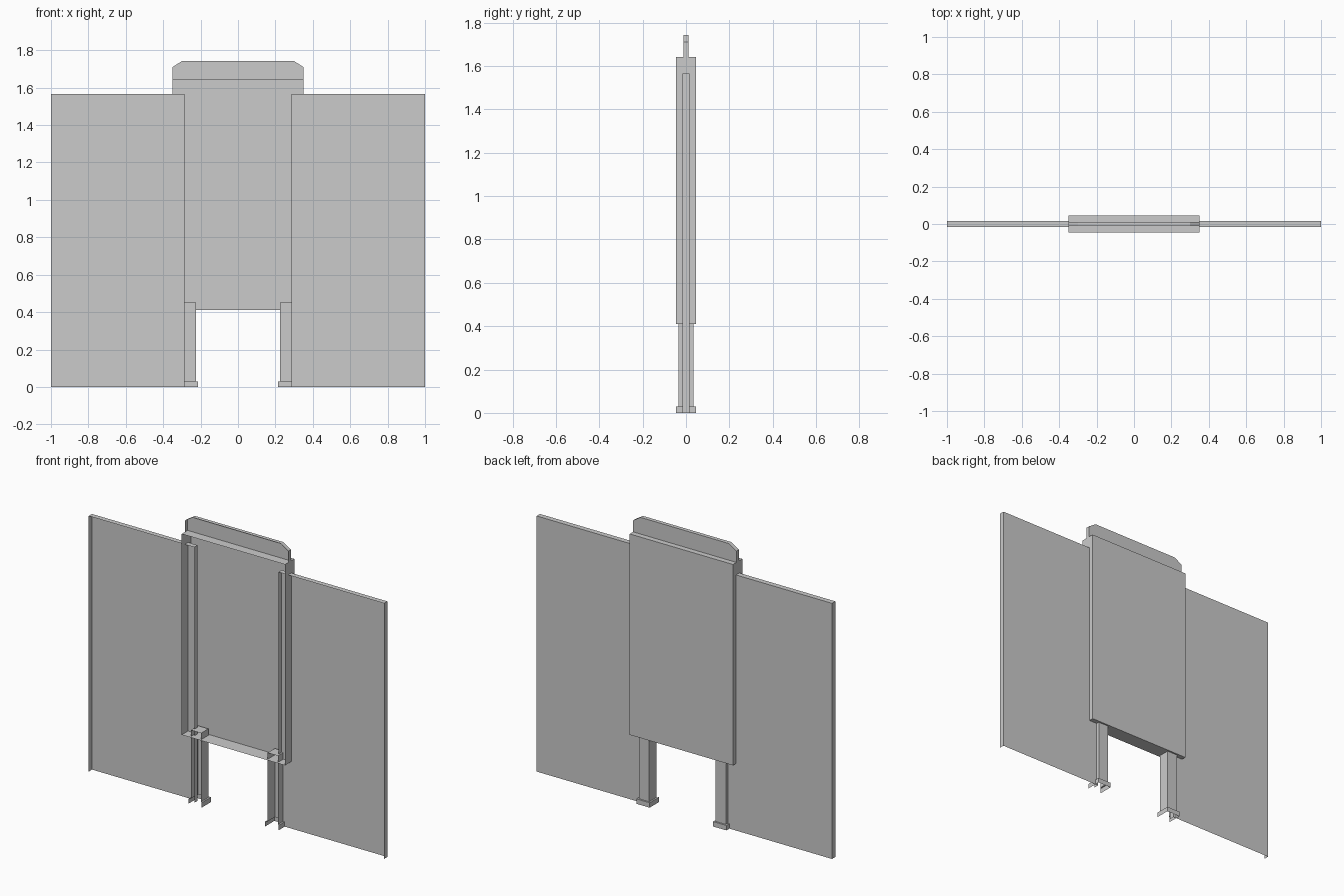
import bpy

if "Cube" in bpy.data.objects:
    bpy.data.objects.remove(bpy.data.objects["Cube"])


def make_object(name, verts, faces, mirror=False):
    mesh = bpy.data.meshes.new(name)
    mesh.from_pydata(verts, [], faces)
    mesh.update()
    obj = bpy.data.objects.new(name, mesh)
    bpy.context.collection.objects.link(obj)
    if mirror:
        mod = obj.modifiers.new("mirror", 'MIRROR')
        mod.use_axis = (True, False, False)
        mod.use_mirror_merge = False
    return obj


def tray(name, profile, half_depth, open_edges=(), mirror=False):
    """Front-open shell: x/z outline (counter-clockwise from the front), closed at the back."""
    n = len(profile)
    verts = [(x, y, z) for y in (-half_depth, half_depth) for x, z in profile]
    faces = [tuple(reversed(range(n, 2 * n)))]
    for i in range(n):
        if i not in open_edges:
            j = (i + 1) % n
            faces.append((n + i, n + j, j, i))
    return make_object(name, verts, faces, mirror)


def rect(x0, x1, z0, z1):
    return [(x0, z0), (x1, z0), (x1, z1), (x0, z1)]


# Main panel, open towards the front
tray("centre_panel", rect(-0.35, 0.35, 0.41, 1.64), 0.045)

# Thin header with clipped corners, standing on the panel
tray("top_header",
     [(-0.35, 1.64), (0.35, 1.64), (0.35, 1.71), (0.30, 1.742),
      (-0.30, 1.742), (-0.35, 1.71)], 0.012, open_edges=(0,))

# Side wings, open at the front and underneath
tray("side_wing", rect(0.285, 1.0, 0.0, 1.565), 0.016, open_edges=(0,), mirror=True)

# Channel legs with a stepped foot, open at the front and underneath
cx = 0.26
levels = [(0.045, 0.0), (0.045, 0.03), (0.035, 0.03), (0.035, 0.45)]
verts, faces = [], []
for h, z in levels:
    verts += [(cx - h, -h, z), (cx - h, h, z), (cx + h, h, z), (cx + h, -h, z)]
for lv in range(len(levels) - 1):
    for k in range(3):
        a = lv * 4 + k
        faces.append((a + 4, a + 5, a + 1, a))
faces.append((15, 14, 13, 12))
make_object("leg", verts, faces, mirror=True)
